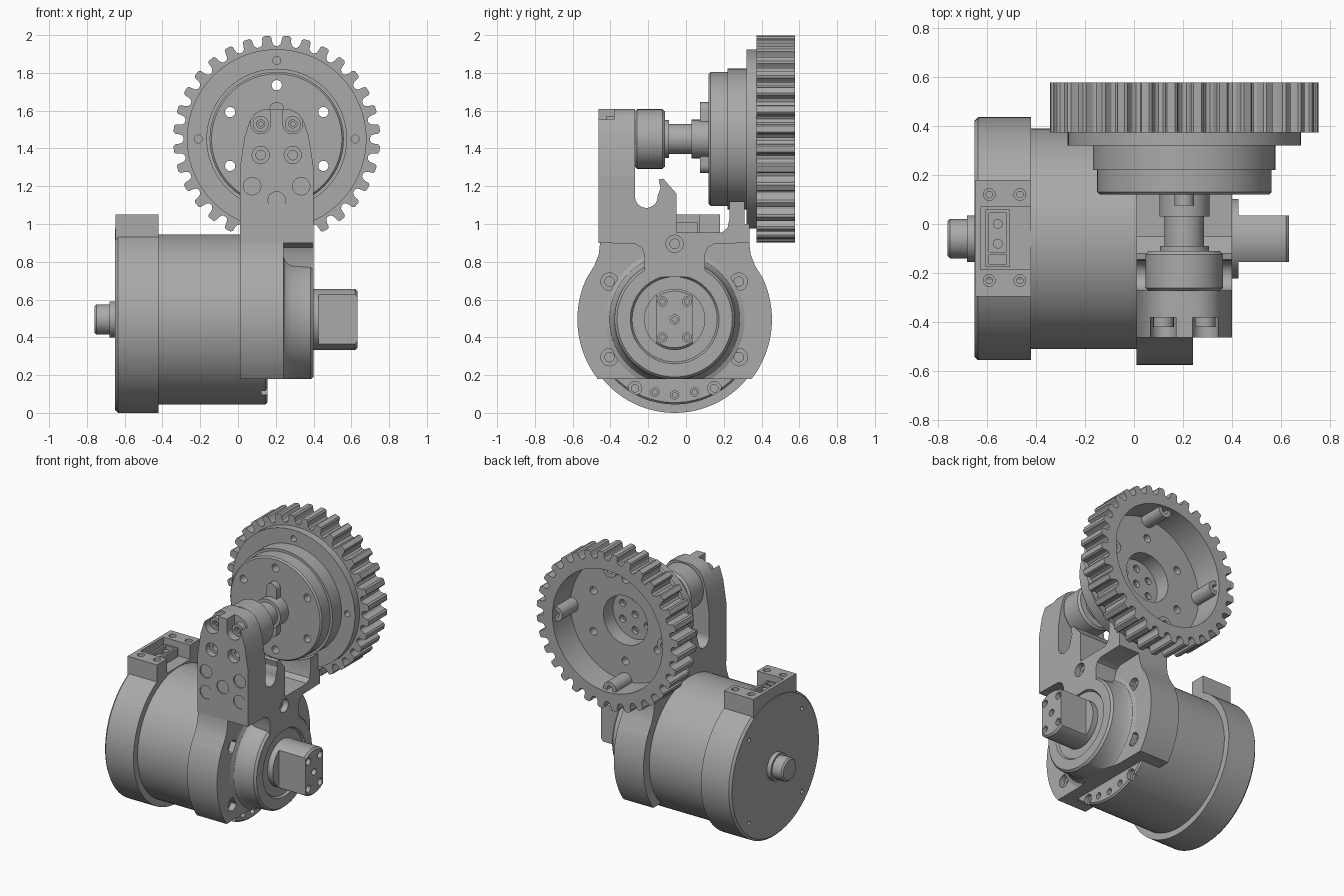
import bpy, bmesh
from math import sin, cos, pi, radians
from mathutils import Vector

if "Cube" in bpy.data.objects:
    bpy.data.objects.remove(bpy.data.objects["Cube"])

metal = bpy.data.materials.new("plain grey metal")
metal.use_nodes = True
GREY = (0.40, 0.40, 0.40, 1)
metal.diffuse_color = GREY
metal.node_tree.nodes["Principled BSDF"].inputs["Base Color"].default_value = GREY

MOTOR = (-0.06, 0.495)     # motor axis, in y and z
WHEEL = (0.205, 1.45)      # pulley axis, in x and z


def place(axis, u, v, w):
    """Put profile coordinates u, v and depth w along the given axis."""
    return {"x": (w, u, v), "y": (u, w, v), "z": (u, v, w)}[axis]


def finish(name, bm):
    bmesh.ops.remove_doubles(bm, verts=bm.verts, dist=1e-5)
    bmesh.ops.recalc_face_normals(bm, faces=bm.faces)
    mesh = bpy.data.meshes.new(name)
    bm.to_mesh(mesh)
    bm.free()
    ob = bpy.data.objects.new(name, mesh)
    bpy.context.collection.objects.link(ob)
    mesh.materials.append(metal)
    return ob


def add_prism(bm, axis, pts, a, b):
    lo, hi = [[bm.verts.new(place(axis, u, v, w)) for u, v in pts] for w in (a, b)]
    bm.faces.new(lo)
    bm.faces.new(hi)
    for i in range(len(pts)):
        j = (i + 1) % len(pts)
        bm.faces.new((lo[i], lo[j], hi[j], hi[i]))


def add_lathe(bm, axis, centre, profile, seg=64):
    """Revolve (depth, radius) pairs, closing both ends with flat discs."""
    rings = [[bm.verts.new(place(axis, centre[0] + r * cos(2 * pi * k / seg),
                                 centre[1] + r * sin(2 * pi * k / seg), w))
              for k in range(seg)] for w, r in profile]
    for p, q in zip(rings, rings[1:]):
        for k in range(seg):
            n = (k + 1) % seg
            bm.faces.new((p[k], p[n], q[n], q[k]))
    bm.faces.new(rings[0])
    bm.faces.new(rings[-1])


def prism(name, axis, pts, a, b):
    bm = bmesh.new()
    add_prism(bm, axis, pts, a, b)
    return finish(name, bm)


def lathe(name, axis, centre, profile, seg=64):
    bm = bmesh.new()
    add_lathe(bm, axis, centre, profile, seg)
    return finish(name, bm)


def rect(u0, u1, v0, v1):
    return [(u0, v0), (u1, v0), (u1, v1), (u0, v1)]


def arc(c, r, a0, a1, n):
    return [(c[0] + r * cos(radians(a0 + (a1 - a0) * i / n)),
             c[1] + r * sin(radians(a0 + (a1 - a0) * i / n))) for i in range(n + 1)]


def cut(ob, bm):
    """Subtract the cutter from the object and apply the result."""
    tool = finish("cutter", bm)
    tool.hide_render = True
    mod = ob.modifiers.new("cut", "BOOLEAN")
    mod.object, mod.solver = tool, "EXACT"
    bpy.context.view_layer.update()
    mesh = bpy.data.meshes.new_from_object(ob.evaluated_get(bpy.context.evaluated_depsgraph_get()))
    ob.modifiers.clear()
    ob.data = mesh
    bpy.data.objects.remove(tool)


def bores(ob, axis, spots, face, into, r, depth, pilot=0.55):
    """Counterbored screw holes: a wide recess with a narrower pilot."""
    bm = bmesh.new()
    for s in spots:
        add_lathe(bm, axis, s, [(face - into * 0.02, r), (face + into * depth, r),
                                (face + into * depth, r * pilot),
                                (face + into * depth * 1.8, r * pilot)], 20)
    cut(ob, bm)


# Motor body and rear cap
body = lathe("motor_body", "x", MOTOR, [(-0.45, 0.45), (0.145, 0.45), (0.155, 0.44)], 96)
bores(body, "x", [(-0.27, 0.13), (0.15, 0.13)], 0.155, -1, 0.036, 0.03)
bores(body, "x", [(-0.165, 0.11), (-0.06, 0.095), (0.045, 0.11)], 0.155, -1, 0.022, 0.03)
cap = lathe("rear_cap", "x", MOTOR, [(-0.65, 0.48), (-0.635, 0.495), (-0.42, 0.495)], 96)
slot = bmesh.new()
add_prism(slot, "z", rect(-0.625, -0.3, -0.185, 0.07), 0.95, 1.2)
cut(cap, slot)
bores(cap, "x", arc(MOTOR, 0.41, 45, 315, 3), -0.65, 1, 0.014, 0.02)
lathe("rear_shaft", "x", MOTOR, [(-0.6, 0.095), (-0.68, 0.095), (-0.68, 0.08),
                                 (-0.75, 0.08), (-0.76, 0.07)], 40)

# Connector housing on top of the cap
for side, y0, y1 in (("front", -0.295, -0.185), ("back", 0.07, 0.18)):
    lug = prism(side + "_cap_lug", "z", rect(-0.648, -0.42, y0, y1), 0.8, 1.05)
    yc = -0.23 if side == "front" else 0.12
    bores(lug, "z", [(-0.59, yc), (-0.465, yc)], 1.05, -1, 0.024, 0.05)
prism("cap_back_wall", "z", rect(-0.648, -0.625, -0.19, 0.08), 0.9, 1.05)
plug = prism("connector", "z", rect(-0.605, -0.505, -0.175, 0.06), 0.9, 1.01)
well = bmesh.new()
add_prism(well, "z", rect(-0.59, -0.52, -0.115, 0.045), 0.97, 1.1)
add_prism(well, "z", rect(-0.59, -0.52, -0.165, -0.125), 0.99, 1.1)
cut(plug, well)
for i, y in enumerate((0.0, -0.08)):
    lathe(f"connector_pin_{i + 1}", "z", (-0.555, y), [(0.96, 0.02), (1.0, 0.02)], 16)

# Round bracket flange with flat bottom and shoulders
outline = arc(MOTOR, 0.515, -37.7, 25, 24) + [(0.365, 0.78), (0.342, 0.84), (0.335, 0.9)]
outline += [(2 * MOTOR[0] - y, z) for y, z in reversed(outline)]
flange = prism("bracket_flange", "x", outline, 0.01, 0.24)
bores(flange, "x", [(y, z) for y in (-0.405, 0.28) for z in (0.295, 0.695)], 0.24, -1, 0.046, 0.04)

# Bearing boss around the output shaft
boss = lathe("bracket_boss", "x", MOTOR, [(0.2, 0.37), (0.24, 0.37), (0.25, 0.345), (0.28, 0.325),
                                         (0.385, 0.318), (0.40, 0.305), (0.40, 0.235),
                                         (0.385, 0.225), (0.385, 0.17)], 96)
flat = bmesh.new()
add_prism(flat, "x", rect(-0.6, 0.5, -0.2, 0.18), 0.1, 0.6)
cut(boss, flat)

# Upper bracket with hook, rear post and neck
side = [(0.335, 0.9), (0.335, 1.2), (0.23, 1.2), (0.23, 1.03), (0.22, 0.98), (0.19, 0.955),
        (-0.05, 0.955), (-0.05, 1.16), (-0.12, 1.24), (-0.145, 1.235), (-0.135, 1.19), (-0.15, 1.15)]
side += arc((-0.21, 1.145), 0.06, 0, -180, 12)
side += [(-0.27, 1.25), (-0.45, 1.25), (-0.46, 0.9), (-0.27, 0.895), (-0.235, 0.875),
         (-0.22, 0.84), (-0.22, 0.72), (0.10, 0.72), (0.10, 0.84), (0.115, 0.875), (0.15, 0.895)]
upper = prism("bracket_upper", "x", side, 0.01, 0.40)
saddle = bmesh.new()
add_lathe(saddle, "y", WHEEL, [(0.1, 0.385), (0.31, 0.385), (0.31, 0.49), (0.5, 0.49)], 96)
cut(upper, saddle)
bores(upper, "x", [(-0.06, 0.895)], 0.40, -1, 0.046, 0.04)

# Front arm plate with tapered round top
half = [(0.40, 0.9), (0.40, 1.30), (0.375, 1.46), (0.35, 1.54), (0.32, 1.585), (0.27, 1.61)]
arm = prism("bracket_arm", "y", half + [(0.41 - x, z) for x, z in reversed(half)], -0.462, -0.27)
scoop = bmesh.new()
for x in (0.12, 0.29):
    add_prism(scoop, "y", arc((x, 1.53), 0.052, -180, 0, 14) + [(x + 0.052, 1.7), (x - 0.052, 1.7)],
              -0.5, -0.38)
cut(arm, scoop)
ARM_HOLES = [(0.12, 1.365), (0.29, 1.365), (0.075, 1.2), (0.335, 1.2),
             (0.205, 1.125), (0.075, 1.055), (0.335, 1.055)]
bores(arm, "y", ARM_HOLES, -0.462, 1, 0.046, 0.045)
for i, x in enumerate((0.12, 0.29)):
    screw = lathe(f"arm_screw_{i + 1}", "y", (x, 1.53), [(-0.37, 0.042), (-0.42, 0.042)], 20)
    bores(screw, "y", [(x, 1.53)], -0.42, 1, 0.022, 0.015)

# Output shaft with two flats and end holes
shaft = lathe("output_shaft", "x", MOTOR, [(0.3, 0.162), (0.62, 0.162), (0.632, 0.15)], 64)
flats = bmesh.new()
for s in (-1, 1):
    ys = sorted((MOTOR[0] + s * 0.095, MOTOR[0] + s * 0.3))
    add_prism(flats, "x", rect(*ys, 0.2, 0.8), 0.425, 0.8)
cut(shaft, flats)
bores(shaft, "x", [MOTOR] + [(MOTOR[0] + a, MOTOR[1] + b) for a in (-0.065, 0.065)
                             for b in (-0.095, 0.095)], 0.632, -1, 0.024, 0.03)

# Bearing and spindle between arm and pulley
lathe("bearing", "y", WHEEL, [(-0.3, 0.14), (-0.272, 0.145), (-0.26, 0.158), (-0.125, 0.158),
                              (-0.11, 0.145), (-0.11, 0.1), (-0.09, 0.1)])
lathe("spindle", "y", WHEEL, [(-0.15, 0.08), (0.03, 0.08), (0.03, 0.102), (0.13, 0.102)], 48)
x, z = WHEEL
bar = arc((x, z + 0.155), 0.04, 0, 180, 10) + arc((x, z - 0.14), 0.04, 180, 360, 10)
prism("spindle_bar", "y", bar, 0.075, 0.13)

# Stepped pulley hub with recessed centre at the back
hub = lathe("pulley_hub", "y", WHEEL, [(0.12, 0.345), (0.13, 0.355), (0.22, 0.355), (0.22, 0.372),
                                       (0.32, 0.372), (0.32, 0.475), (0.376, 0.475), (0.376, 0.17),
                                       (0.27, 0.17)], 96)
through = bmesh.new()
for spot in arc(WHEEL, 0.285, 30, 330, 5):
    add_lathe(through, "y", spot, [(0.0, 0.027), (0.5, 0.027)], 20)
for spot in arc(WHEEL, 0.415, 0, 270, 3):
    add_lathe(through, "y", spot, [(0.315, 0.021), (0.5, 0.021)], 20)
cut(hub, through)
bores(hub, "y", [WHEEL] + arc(WHEEL, 0.11, 30, 330, 5), 0.27, -1, 0.025, 0.03)

# Toothed rim: rounded gaps between narrow teeth
TEETH = 32
rim_pts = []
for t in range(TEETH):
    mid = pi / 2 + 2 * pi * t / TEETH
    for ang, r in ((-0.069, 0.548), (-0.052, 0.538), (-0.05, 0.522), (-0.04, 0.503), (-0.018, 0.493),
                   (0.018, 0.493), (0.04, 0.503), (0.05, 0.522), (0.052, 0.538), (0.069, 0.548)):
        rim_pts.append((x + r * cos(mid + ang), z + r * sin(mid + ang)))
rim = prism("toothed_rim", "y", rim_pts, 0.372, 0.576)
hollow = bmesh.new()
add_lathe(hollow, "y", WHEEL, [(0.3, 0.425), (0.7, 0.425)], 96)
cut(rim, hollow)
for i, spot in enumerate(arc(WHEEL, 0.415, 0, 270, 3)):
    lobe = lathe(f"rim_lobe_{i + 1}", "y", spot, [(0.37, 0.05), (0.55, 0.05)], 24)
    bores(lobe, "y", [spot], 0.55, -1, 0.022, 0.06)

# Smooth round surfaces, crisp edges
bpy.ops.object.select_all(action="DESELECT")
for ob in bpy.context.scene.objects:
    if ob.type == "MESH" and ob.data.materials and ob.data.materials[0] == metal:
        ob.select_set(True)
        bpy.context.view_layer.objects.active = ob
bpy.ops.object.shade_smooth_by_angle(angle=radians(30))
